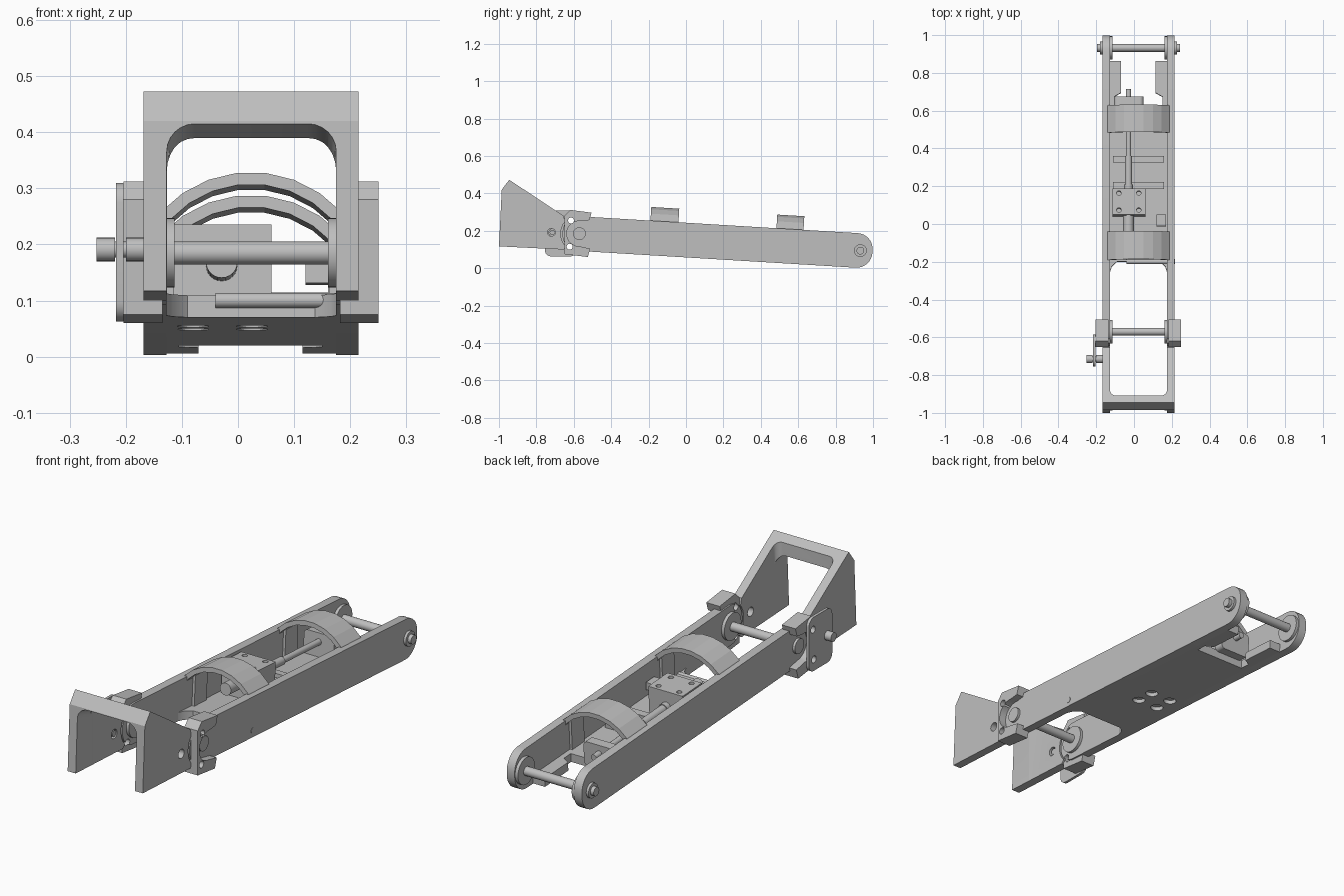
import bpy, bmesh, math
from mathutils import Matrix

cube = bpy.data.objects.get("Cube")
if cube:
    bpy.data.objects.remove(cube, do_unlink=True)

grey = bpy.data.materials.new("machined grey")
grey.use_nodes = True
COLOUR = (0.52, 0.52, 0.52, 1)
grey.diffuse_color = COLOUR
grey.node_tree.nodes["Principled BSDF"].inputs["Base Color"].default_value = COLOUR

# The arm is built straight about its front pivot, then tilted
MID, PIVOT_Y, PIVOT_Z = 0.0235, -0.57, 0.185
ARM = Matrix.Translation((0, PIVOT_Y, PIVOT_Z)) @ Matrix.Rotation(-0.0604, 4, 'X')
WORLD = Matrix.Identity(4)
IN_L, IN_R, OUT_L, OUT_R = -0.127, 0.175, -0.168, 0.215


def prism(name, pts, lo, hi, axis='x', frame=WORLD):
    """Extrude a flat outline along one axis."""
    place = {'x': lambda a, b, d: (d, a, b),
             'y': lambda a, b, d: (a, d, b),
             'z': lambda a, b, d: (a, b, d)}[axis]
    bm = bmesh.new()
    low = [bm.verts.new(place(a, b, lo)) for a, b in pts]
    high = [bm.verts.new(place(a, b, hi)) for a, b in pts]
    bm.faces.new(low)
    bm.faces.new(high)
    n = len(pts)
    for i in range(n):
        j = (i + 1) % n
        bm.faces.new((low[i], low[j], high[j], high[i]))
    bm.transform(frame)
    bmesh.ops.recalc_face_normals(bm, faces=bm.faces)
    me = bpy.data.meshes.new(name)
    bm.to_mesh(me)
    bm.free()
    me.materials.append(grey)
    ob = bpy.data.objects.new(name, me)
    bpy.context.collection.objects.link(ob)
    return ob


def arc(ca, cb, r, start, end, n):
    angles = [math.radians(start + (end - start) * i / n) for i in range(n + 1)]
    return [(ca + r * math.cos(t), cb + r * math.sin(t)) for t in angles]


def rounded(a0, a1, b0, b1, r, n=6):
    return (arc(a1 - r, b1 - r, r, 0, 90, n) + arc(a0 + r, b1 - r, r, 90, 180, n)
            + arc(a0 + r, b0 + r, r, 180, 270, n) + arc(a1 - r, b0 + r, r, 270, 360, n))


def rect(a0, a1, b0, b1):
    return [(a0, b0), (a1, b0), (a1, b1), (a0, b1)]


def rod(name, a, b, r, lo, hi, axis='x', frame=WORLD, n=24):
    return prism(name, arc(a, b, r, 0, 360, n)[:-1], lo, hi, axis, frame)


def cut(targets, cutter):
    cutter.hide_render = True
    for ob in targets:
        mod = ob.modifiers.new("cut", 'BOOLEAN')
        mod.operation, mod.solver, mod.object = 'DIFFERENCE', 'EXACT', cutter
        bpy.context.view_layer.objects.active = ob
        bpy.ops.object.modifier_apply(modifier=mod.name)
    bpy.data.objects.remove(cutter, do_unlink=True)


# Arm side walls
walls = [prism(f"arm_wall_{side}", rounded(-0.09, 1.57, -0.0925, 0.0925, 0.085, 8), lo, hi, 'x', ARM)
         for side, lo, hi in (("right", OUT_L, IN_L), ("left", IN_R, OUT_R))]

# Arm floor with filleted front edge and a slot between rear ledges
floor_outline = [(IN_L, 0.32), (-0.117, 0.35), (-0.09, 0.375), (0.137, 0.375), (0.165, 0.35), (IN_R, 0.32),
                 (IN_R, 1.44), (0.115, 1.44), (0.115, 1.27), (0.15, 1.25), (0.15, 1.2),
                 (-0.105, 1.2), (-0.105, 1.25), (-0.07, 1.27), (-0.07, 1.44), (IN_L, 1.44)]
arm_floor = prism("arm_floor", floor_outline, -0.0925, -0.053, 'z', ARM)
for x in (-0.08, 0.025):
    for s in (0.64, 0.73):
        cut([arm_floor], rod("screw_recess", x, s, 0.028, -0.12, -0.075, 'z', ARM))

# Low ribs on the floor and walls
for i, s in enumerate((0.76, 0.9)):
    prism(f"floor_rib_{i}", rect(-0.11, 0.16, s, s + 0.035), -0.06, -0.035, 'z', ARM)
for i, s in enumerate((0.42, 1.08)):
    for side, lo, hi in (("right", IN_L, -0.115), ("left", 0.163, IN_R)):
        prism(f"wall_rib_{side}_{i}", rect(s, s + 0.09, -0.06, 0.085), lo, hi, 'x', ARM)

# Arched straps across the top of the arm
R_OUT, R_IN, CROWN = 0.2175, 0.196, 0.167
outline = (arc(MID, CROWN - R_OUT, R_OUT, 28.5, 151.5, 9)
           + arc(MID, CROWN - R_OUT, R_IN, 151.5, 28.5, 9))
for name, s0, s1 in (("front_strap", 0.375, 0.525), ("rear_strap", 1.05, 1.195)):
    prism(name, outline, s0, s1, 'y', ARM)

# Actuator block, end bearing and long rod
ROD_X, ROD_T = -0.029, 0.015
block = prism("actuator_block", rect(-0.115, 0.06, 0.615, 0.755), -0.053, 0.088, 'z', ARM)
for x in (-0.08, 0.025):
    for s in (0.64, 0.73):
        cut([block], rod("block_hole", x, s, 0.012, 0.03, 0.12, 'z', ARM))
prism("end_bearing", rounded(-0.105, 0.05, -0.06, 0.055, 0.02), 1.2, 1.245, 'y', ARM)
for name, r, s0, s1 in (("rod_tail", 0.028, 0.52, 0.62), ("rod_sleeve", 0.023, 0.75, 0.78),
                        ("rod_body", 0.019, 0.77, 0.93), ("rod_shaft", 0.014, 0.9, 1.285)):
    rod(name, ROD_X, ROD_T, r, s0, s1, 'y', ARM)
prism("wall_stop", rect(0.12, 0.17, 0.56, 0.62), -0.02, 0.015, 'z', ARM)
rod("cross_pin", 0.375, -0.062, 0.0135, -0.04, OUT_R + 0.002, 'x', ARM)

# Front yoke, hollowed round the pivot and cut through as a frame
yoke_outline = ([(-1, 0.117), (-0.985, 0.42), (-0.945, 0.473), (-0.655, 0.28)]
                + arc(PIVOT_Y, PIVOT_Z, 0.1, 140, 225, 8) + [(-0.655, 0.1)])
yoke = prism("front_yoke", yoke_outline, OUT_L, OUT_R)
shear = Matrix(((1, 0, 0, 0), (0, 1, 0, 0), (0, -0.33, 1, 0.09), (0, 0, 0, 1)))
cut([yoke], prism("yoke_window", rounded(IN_L, IN_R, -0.6, 0, 0.05), -1.2, -0.88, 'y', shear))
cut([yoke], prism("yoke_gap", rounded(IN_L, IN_R, -0.908, -0.3, 0.03), -0.2, 0.8, 'z'))
cut([yoke], rod("yoke_hole", -0.72, 0.192, 0.021, -0.4, 0.4))

# C-shaped hinge clamps on both sides
clamp_outline = ([(-0.65, 0.075), (-0.65, 0.28), (-0.62, 0.312), (-0.505, 0.297), (-0.517, 0.257)]
                 + arc(PIVOT_Y, PIVOT_Z, 0.068, 80, 270, 14)
                 + [(-0.512, 0.105), (-0.525, 0.06)])
clamps = [prism("hinge_clamp_left", clamp_outline, 0.182, 0.25),
          prism("hinge_clamp_right", clamp_outline, -0.204, -0.135)]

# Outer latch plate with its pin
plate = prism("latch_plate", rounded(-0.755, -0.585, 0.063, 0.31, 0.035), -0.217, -0.204)
for y, z in ((-0.615, 0.255), (-0.622, 0.115)):
    cut(walls + clamps + [yoke, plate], rod("hinge_hole", y, z, 0.016, -0.4, 0.4))
for name, r, lo, hi in (("latch_pin", 0.014, -0.23, -0.13), ("latch_collar", 0.021, -0.193, -0.168),
                        ("latch_washer", 0.021, -0.2, -0.18), ("latch_knob", 0.021, -0.252, -0.219)):
    rod(name, -0.715, 0.191, r, lo, hi)

# Pivot shafts with inner bosses and end collars
for name, s, reach in (("front", 0, 0.2), ("rear", 1.505, 0.22)):
    rod(f"{name}_shaft", s, 0, 0.0205, MID - reach, MID + reach, 'x', ARM)
    for side in (-1, 1):
        tag = "left" if side > 0 else "right"
        for part, r, d0, d1 in (("boss", 0.062, 0.137, 0.153), ("collar", 0.034, 0.188, 0.203)):
            lo, hi = sorted((MID + side * d0, MID + side * d1))
            rod(f"{name}_{part}_{tag}", s, 0, r, lo, hi, 'x', ARM, 28)

# Smooth the round parts and keep their edges sharp
bpy.ops.object.select_all(action='DESELECT')
for ob in bpy.context.collection.objects:
    if ob.type == 'MESH' and grey.name in ob.data.materials and "strap" not in ob.name:
        ob.select_set(True)
        bpy.context.view_layer.objects.active = ob
bpy.ops.object.shade_smooth_by_angle(angle=math.radians(30))
